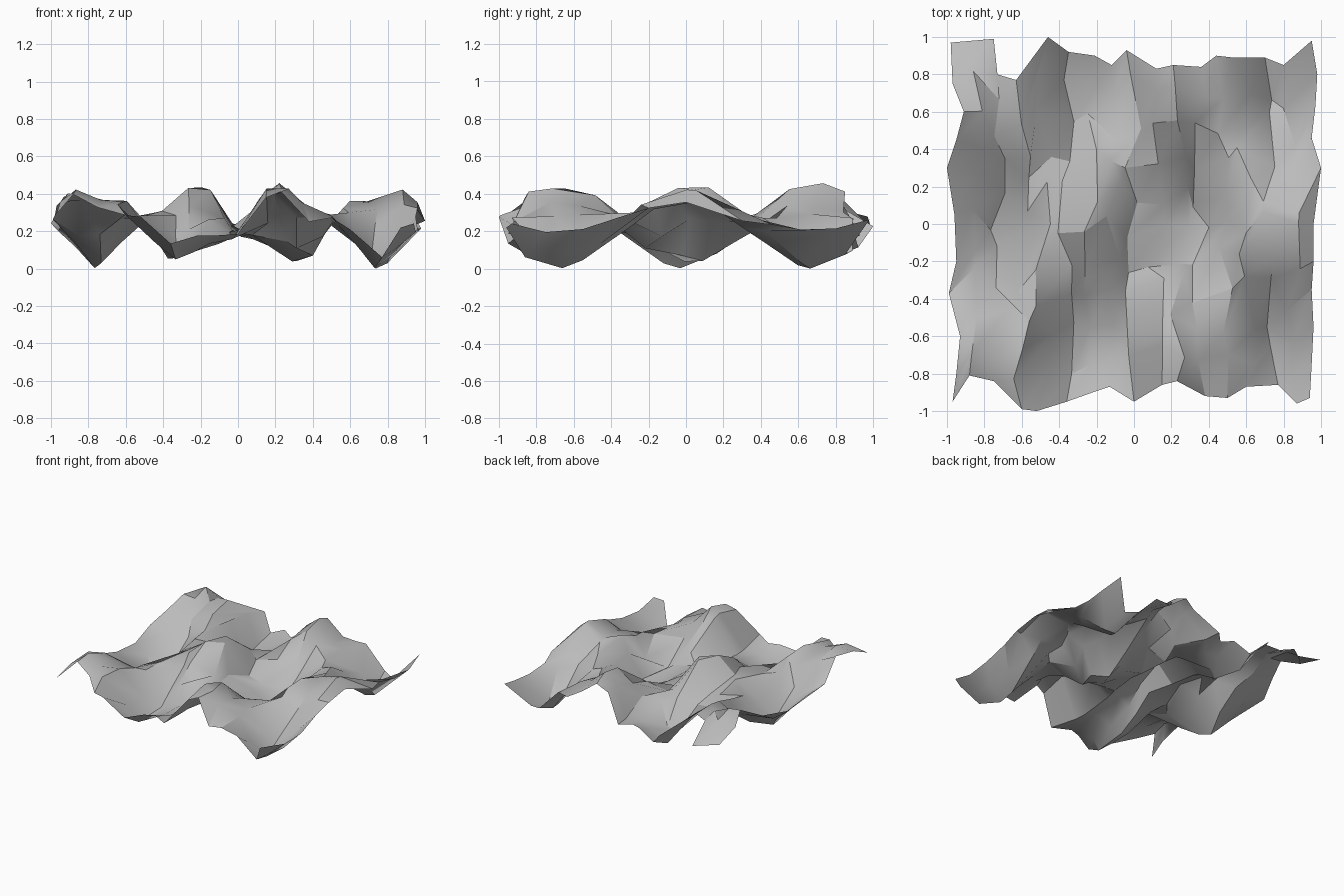
import bpy, bmesh, math, random

cube = bpy.data.objects.get("Cube")
if cube:
    bpy.data.objects.remove(cube, do_unlink=True)

random.seed(4)
COLS, ROWS = 17, 11

# Ragged outline of the sheet: front and back edges, then the two sides
front = [(-.97, -.95), (-.88, -.81), (-.75, -.84), (-.6, -.99), (-.52, -1), (-.36, -.95),
         (-.22, -.9), (-.13, -.87), (0, -.95), (.15, -.86), (.23, -.84), (.38, -.92),
         (.5, -.93), (.6, -.87), (.77, -.86), (.87, -.96), (.94, -.93)]
back = [(-.98, .97), (-.75, .99), (-.73, .8), (-.63, .77), (-.46, 1), (-.35, .92),
        (-.21, .9), (-.12, .85), (-.04, .93), (.12, .83), (.21, .85), (.36, .84),
        (.44, .9), (.53, .89), (.7, .89), (.8, .85), (.95, .98)]
left_edge = [(-.95, -.8), (-.93, -.6), (-.99, -.37), (-.95, -.2), (-.96, .05),
             (-1, .3), (-.95, .45), (-.91, .6), (-.97, .75)]
right_edge = [(.95, -.75), (.96, -.55), (.95, -.35), (.96, -.2), (.96, 0),
              (1, .3), (.95, .46), (.97, .63), (.98, .8)]


def height(x, y):
    """Fine ripple across the sheet plus a broad checkered swell."""
    ripple = 0.235 - 0.05 * math.cos(17 * x)
    swell = -0.19 * math.sin(6.1 * x) * math.cos(4.6 * y)
    return max(0, ripple + swell)


def grid_point(col, row):
    """Outline point on the border, loosely scattered point inside."""
    if row == 0:
        return front[col]
    if row == ROWS - 1:
        return back[col]
    if col == 0:
        return left_edge[row - 1]
    if col == COLS - 1:
        return right_edge[row - 1]
    along = row / (ROWS - 1)
    x = -0.96 + 0.12 * col + random.uniform(-0.05, 0.05)
    y = front[col][1] * (1 - along) + back[col][1] * along
    return x, y + random.uniform(-0.07, 0.07)


# Build the rippled sheet
bm = bmesh.new()
grid = []
for row in range(ROWS):
    line = []
    for col in range(COLS):
        x, y = grid_point(col, row)
        line.append(bm.verts.new((x, y, height(x, y))))
    grid.append(line)
for lower, upper in zip(grid, grid[1:]):
    for i in range(COLS - 1):
        bm.faces.new((lower[i], lower[i + 1], upper[i + 1], upper[i]))
mesh = bpy.data.meshes.new("rippled_sheet")
bm.to_mesh(mesh)
bm.free()

# Plain grey surface
grey = bpy.data.materials.new("mid grey")
grey.use_nodes = True
colour = (0.5, 0.5, 0.5, 1)
grey.diffuse_color = colour
grey.node_tree.nodes["Principled BSDF"].inputs["Base Color"].default_value = colour
mesh.materials.append(grey)

sheet = bpy.data.objects.new("rippled_sheet", mesh)
bpy.context.collection.objects.link(sheet)
bpy.ops.object.select_all(action="DESELECT")
sheet.select_set(True)
bpy.context.view_layer.objects.active = sheet
bpy.ops.object.shade_smooth_by_angle(angle=math.radians(30))
